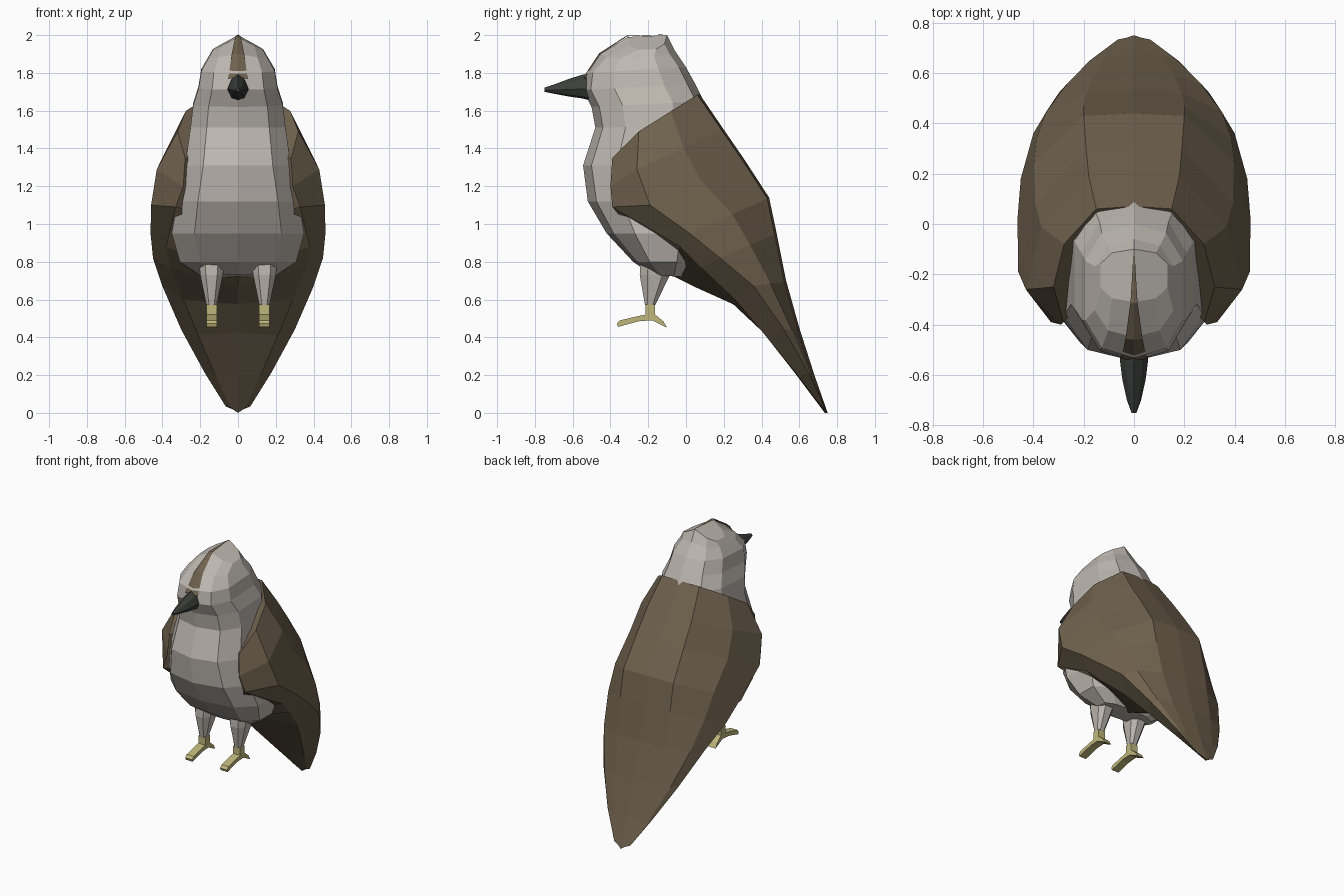
import bpy, bmesh
from math import sin, cos, radians, copysign
from mathutils import Vector


def material(name, rgb):
    m = bpy.data.materials.new(name)
    m.diffuse_color = (*rgb, 1)
    return m


GREY = material("pale_feathers", (0.52, 0.48, 0.44))
BROWN = material("brown_feathers", (0.16, 0.12, 0.075))
DARK = material("dark_horn", (0.045, 0.05, 0.045))
YELLOW = material("yellow_skin", (0.52, 0.47, 0.2))


def loft(name, rings, mat, closed=False, caps=True):
    """Skin a list of point rings, mirror across x = 0 and weld the seam."""
    bm = bmesh.new()
    vs = [[bm.verts.new(p) for p in r] for r in rings]
    n = len(rings[0])
    for a, b in zip(vs, vs[1:]):
        for i in range(n if closed else n - 1):
            j = (i + 1) % n
            bm.faces.new((a[i], a[j], b[j], b[i]))
    if caps:
        bm.faces.new(vs[0])
        bm.faces.new(vs[-1])
    copy = bmesh.ops.duplicate(bm, geom=bm.verts[:] + bm.edges[:] + bm.faces[:])
    for v in copy["geom"]:
        if isinstance(v, bmesh.types.BMVert):
            v.co.x *= -1
    bmesh.ops.remove_doubles(bm, verts=bm.verts[:], dist=0.0005)
    bmesh.ops.recalc_face_normals(bm, faces=bm.faces[:])
    me = bpy.data.meshes.new(name)
    bm.to_mesh(me)
    bm.free()
    me.materials.append(mat)
    ob = bpy.data.objects.new(name, me)
    bpy.context.collection.objects.link(ob)
    return ob


def power(v, e):
    return copysign(abs(v) ** e, v)


# Head, breast and belly: front y, front z, back y, back z, half width, side drop
body = [
    (-0.31, 1.99, -0.10, 2.00, 0.14, 0.075),
    (-0.45, 1.90, -0.06, 1.92, 0.165, 0.03),
    (-0.53, 1.80, 0.00, 1.83, 0.205, 0),
    (-0.545, 1.71, 0.05, 1.74, 0.22, 0),
    (-0.50, 1.62, 0.095, 1.65, 0.25, 0),
    (-0.48, 1.51, 0.10, 1.52, 0.265, 0),
    (-0.545, 1.31, 0.10, 1.31, 0.295, 0),
    (-0.52, 1.12, 0.15, 1.11, 0.34, 0),
    (-0.42, 0.95, 0.12, 0.95, 0.37, 0),
    (-0.28, 0.80, 0.04, 0.80, 0.325, 0),
    (-0.18, 0.73, -0.02, 0.72, 0.21, 0),
]
rings = []
for yf, zf, yb, zb, w, drop in body:
    ring = []
    for a in (0, 35, 70, 110, 145, 180):
        s = sin(radians(a)) ** 0.85 if a < 180 else 0
        t = (1 - power(cos(radians(a)), 0.75)) / 2
        ring.append((w * s, yf + (yb - yf) * t, zf + (zb - zf) * t - drop * s))
    rings.append(ring)
loft("head_and_belly", rings, GREY)

# Folded wings, back and tail: back y z, shoulder x, edge xyz, lower edge xyz, underside y z
mantle = [
    (0.07, 1.69, 0.15, 0.32, -0.25, 1.49, 0.28, -0.39, 1.35, -0.10, 1.35),
    (0.20, 1.50, 0.18, 0.43, -0.26, 1.29, 0.29, -0.40, 1.20, -0.10, 1.15),
    (0.31, 1.34, 0.19, 0.46, -0.19, 1.10, 0.33, -0.39, 1.09, -0.10, 1.00),
    (0.44, 1.14, 0.20, 0.463, 0.02, 0.95, 0.38, -0.03, 0.88, -0.08, 0.73),
    (0.48, 0.95, 0.20, 0.45, 0.18, 0.82, 0.36, 0.08, 0.77, 0.04, 0.67),
    (0.53, 0.70, 0.19, 0.40, 0.36, 0.67, 0.29, 0.26, 0.60, 0.25, 0.575),
    (0.60, 0.45, 0.16, 0.30, 0.52, 0.44, 0.21, 0.42, 0.41, 0.41, 0.425),
    (0.68, 0.20, 0.11, 0.175, 0.65, 0.21, 0.12, 0.59, 0.20, 0.585, 0.20),
    (0.75, 0.00, 0.03, 0.075, 0.725, 0.05, 0.04, 0.725, 0.03, 0.735, 0.0),
]
rings = []
for by, bz, sx, ex, ey, ez, lx, ly, lz, uy, uz in mantle:
    s, e = Vector((sx, by - 0.01, bz + (-0.005 if bz else 0.02))), Vector((ex, ey, ez))
    mid = s.lerp(e, 0.45)
    mid.x = sx + 0.75 * (ex - sx)
    rings.append([(0, by, bz), s, mid, e, (lx, ly, lz), (0, uy, uz)])
loft("wings_and_tail", rings, BROWN)

# Forehead stripe tapering to the crown: half width, y, z
stripe = [(0.002, -0.11, 2.003), (0.014, -0.315, 1.997), (0.034, -0.46, 1.904), (0.052, -0.542, 1.78)]
loft("forehead_stripe", [[(0, y, z), (w, y + w * 0.12, z - w * 0.25)] for w, y, z in stripe],
     BROWN, caps=False)

# Beak: y, half width, bottom z, top z
beak = [(-0.49, 0.058, 1.65, 1.80), (-0.55, 0.055, 1.665, 1.79),
        (-0.62, 0.046, 1.675, 1.768), (-0.70, 0.028, 1.69, 1.738), (-0.75, 0.01, 1.70, 1.722)]
rings = []
for y, w, lo, hi in beak:
    h = hi - lo
    rings.append([(0, y, hi), (w * 0.6, y, lo + 0.8 * h), (w, y, lo + 0.4 * h),
                  (w * 0.6, y, lo + 0.08 * h), (0, y, lo)])
loft("beak", rings, DARK)

# Thighs: centre y, z, half width, half depth
X = 0.14
thigh = [(-0.15, 0.85, 0.075, 0.09), (-0.165, 0.73, 0.06, 0.08), (-0.19, 0.57, 0.027, 0.027)]
corners = [(1, 0.5), (0.5, 1), (-0.5, 1), (-1, 0.5), (-1, -0.5), (-0.5, -1), (0.5, -1), (1, -0.5)]
loft("thighs", [[(X + w * i, y + d * j, z) for i, j in corners] for y, z, w, d in thigh],
     GREY, closed=True)

# Shins and feet: one side profile given width
foot = [(-0.215, 0.575), (-0.215, 0.52), (-0.25, 0.513), (-0.35, 0.49), (-0.366, 0.472),
        (-0.36, 0.455), (-0.25, 0.485), (-0.18, 0.49), (-0.10, 0.45), (-0.12, 0.485),
        (-0.163, 0.52), (-0.163, 0.575)]
loft("feet", [[(X + dx, y, z) for y, z in foot] for dx in (-0.028, 0.028)],
     YELLOW, closed=True)
